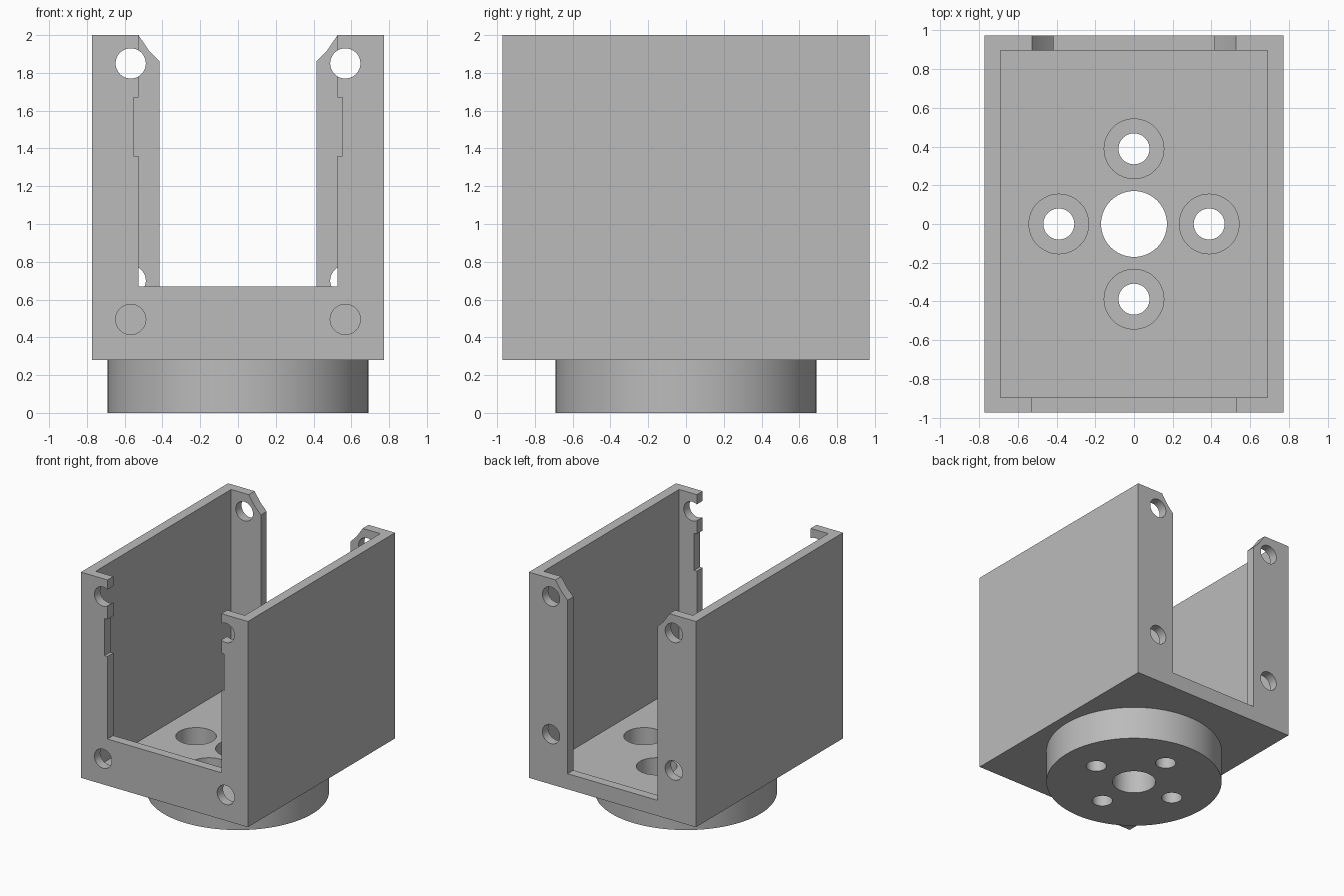
import bpy
import bmesh
from math import radians
from mathutils import Matrix, Vector

cube = bpy.data.objects.get("Cube")
if cube:
    bpy.data.objects.remove(cube, do_unlink=True)

grey = bpy.data.materials.new("light grey")
grey.use_nodes = True
grey.diffuse_color = (0.5, 0.5, 0.5, 1)
grey.node_tree.nodes["Principled BSDF"].inputs["Base Color"].default_value = (0.5, 0.5, 0.5, 1)


def finish(name, bm):
    bmesh.ops.recalc_face_normals(bm, faces=bm.faces)
    mesh = bpy.data.meshes.new(name)
    bm.to_mesh(mesh)
    bm.free()
    mesh.materials.append(grey)
    obj = bpy.data.objects.new(name, mesh)
    bpy.context.collection.objects.link(obj)
    return obj


def box(name, half_x, half_y, z0, z1):
    bm = bmesh.new()
    scale = Matrix.Diagonal((2 * half_x, 2 * half_y, z1 - z0, 1))
    bmesh.ops.create_cube(bm, size=1, matrix=Matrix.Translation((0, 0, (z0 + z1) / 2)) @ scale)
    return finish(name, bm)


def cylinder(name, radius, start, end, sides=48):
    start, end = Vector(start), Vector(end)
    axis = end - start
    turn = Vector((0, 0, 1)).rotation_difference(axis).to_matrix().to_4x4()
    bm = bmesh.new()
    bmesh.ops.create_cone(bm, cap_ends=True, segments=sides, radius1=radius, radius2=radius,
                          depth=axis.length, matrix=Matrix.Translation((start + end) / 2) @ turn)
    return finish(name, bm)


def mirrored_opening(name, edge, y0, y1):
    """Extrude a right-hand x/z edge and its mirror image along y."""
    outline = edge + [(-x, z) for x, z in reversed(edge)]
    bm = bmesh.new()
    face = bm.faces.new([bm.verts.new((x, y0, z)) for x, z in outline])
    moved = bmesh.ops.extrude_face_region(bm, geom=[face])["geom"]
    verts = [v for v in moved if isinstance(v, bmesh.types.BMVert)]
    bmesh.ops.translate(bm, verts=verts, vec=(0, y1 - y0, 0))
    return finish(name, bm)


def combine(target, tool, operation="DIFFERENCE"):
    tool.hide_render = True
    mod = target.modifiers.new(tool.name, "BOOLEAN")
    mod.operation, mod.solver, mod.object = operation, "EXACT", tool
    bpy.context.view_layer.objects.active = target
    bpy.ops.object.modifier_apply(modifier=mod.name)
    bpy.data.objects.remove(tool, do_unlink=True)


# Open-topped housing with a round mounting disc beneath
W, D, FLOOR = 0.772, 0.972, 0.36
housing = box("housing", W, D, 0.28, 2)
combine(housing, cylinder("mounting_disc", 0.69, (0, 0, 0), (0, 0, 0.32), 96), "UNION")
combine(housing, box("cavity", 0.69, 0.895, FLOOR, 2.2))

# Front opening with side notches, back opening with chamfered post tops
front_edge = [(0.527, 0.67), (0.527, 1.36), (0.553, 1.36), (0.553, 1.67), (0.527, 1.67), (0.527, 2.1)]
back_edge = [(0.415, 0.41), (0.415, 1.86), (0.473, 1.92), (0.527, 2.0), (0.527, 2.1)]
combine(housing, mirrored_opening("front_opening", front_edge, -1.1, -0.8))
combine(housing, mirrored_opening("back_opening", back_edge, 0.8, 1.1))

# Screw holes in the front and back posts
for side in (-1, 1):
    x = side * 0.568
    for face, heights in ((-1, (0.495, 1.85)), (1, (0.7, 1.85))):
        for z in heights:
            combine(housing, cylinder("post_hole", 0.08, (x, face * 0.8, z), (x, face * 1.1, z)))

# Centre bore and four counterbored bolt holes through the disc
combine(housing, cylinder("centre_bore", 0.17, (0, 0, -0.1), (0, 0, 0.6), 64))
for x, y in ((0.388, 0), (-0.388, 0), (0, 0.388), (0, -0.388)):
    combine(housing, cylinder("bolt_hole", 0.08, (x, y, -0.1), (x, y, 0.6)))
    combine(housing, cylinder("counterbore", 0.154, (x, y, 0.1), (x, y, 0.6)))

# Smooth round walls, sharp edges elsewhere
bpy.ops.object.select_all(action="DESELECT")
housing.select_set(True)
bpy.context.view_layer.objects.active = housing
bpy.ops.object.shade_smooth_by_angle(angle=radians(25))
